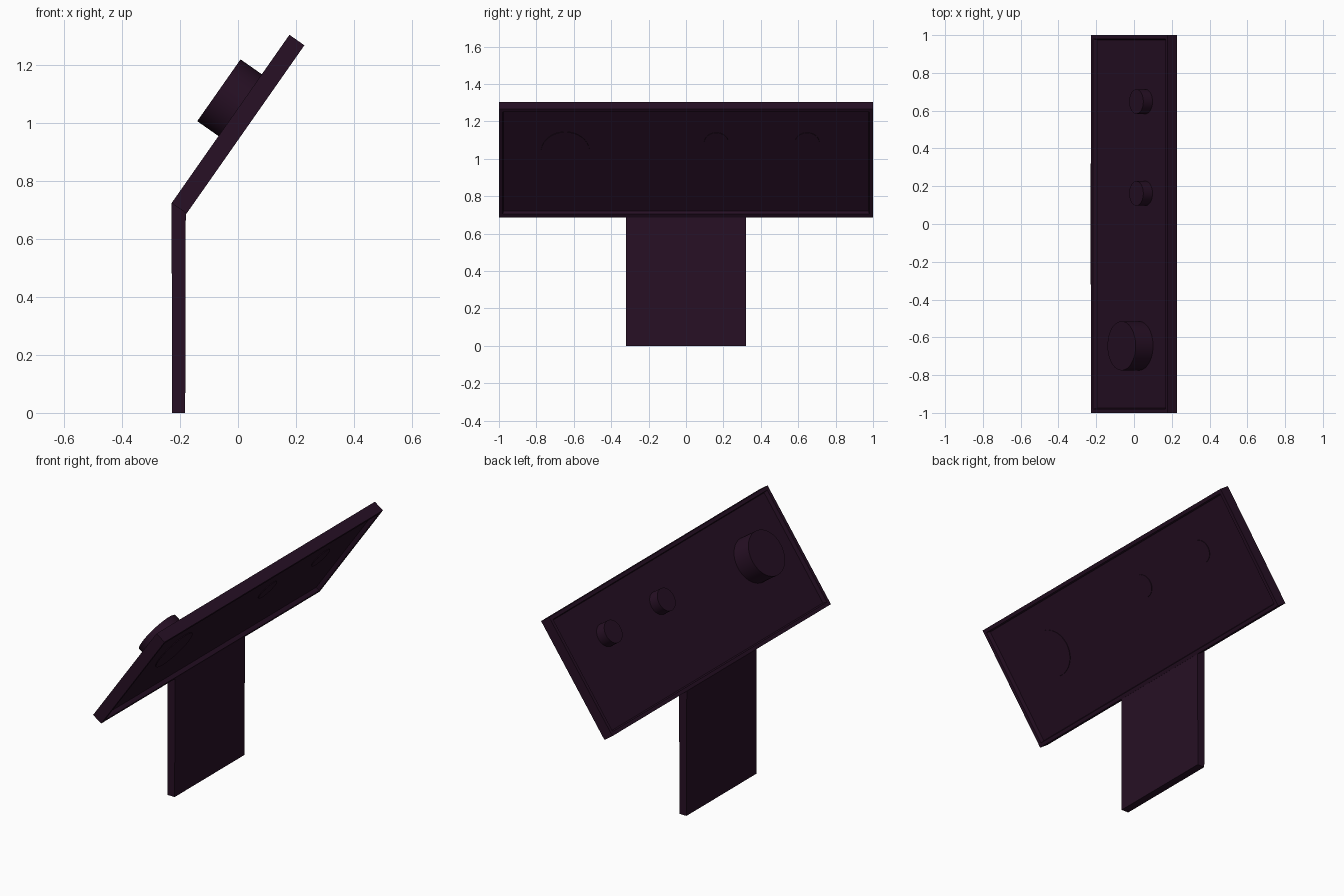
import bpy, bmesh, math
from mathutils import Matrix, Vector

if "Cube" in bpy.data.objects:
    bpy.data.objects.remove(bpy.data.objects["Cube"])

mat = bpy.data.materials.new("dark plum")
mat.diffuse_color = (0.02, 0.005, 0.018, 1)
mat.use_nodes = True
mat.node_tree.nodes["Principled BSDF"].inputs["Base Color"].default_value = mat.diffuse_color

# Tilted frame: local z runs up the board, local -x is the upper face
TILT = Matrix.Translation((0, 0, 0.995)) @ Matrix.Rotation(math.radians(35), 4, 'Y')


def finish(name, bm, smooth=False):
    bmesh.ops.recalc_face_normals(bm, faces=bm.faces)
    me = bpy.data.meshes.new(name)
    bm.to_mesh(me)
    bm.free()
    me.materials.append(mat)
    ob = bpy.data.objects.new(name, me)
    bpy.context.collection.objects.link(ob)
    if smooth:
        bpy.context.view_layer.objects.active = ob
        ob.select_set(True)
        bpy.ops.object.shade_smooth_by_angle(angle=math.radians(35))
        ob.select_set(False)
    return ob


# Board with a raised rim on both faces
bm = bmesh.new()
bmesh.ops.create_cube(bm, size=1, matrix=Matrix.Diagonal((0.063, 2, 0.708, 1)))
bm.normal_update()
for f in [f for f in bm.faces if abs(f.normal.x) > 0.9]:
    sign = f.normal.x
    bmesh.ops.inset_region(bm, faces=[f], thickness=0.028)
    # step inward: straight wall behind the rim
    bmesh.ops.inset_region(bm, faces=[f], thickness=0.008)
    bmesh.ops.translate(bm, verts=f.verts, vec=(-sign * 0.023, 0, 0))
bm.transform(TILT)
finish("display_board", bm)


# Round knobs passing through the board
def knob(name, y, up, radius, front, back=0.012):
    bm = bmesh.new()
    m = (TILT @ Matrix.Translation(((back - front) / 2, y, up))
         @ Matrix.Rotation(math.radians(90), 4, 'Y'))
    bmesh.ops.create_cone(bm, cap_ends=True, segments=48, radius1=radius,
                          radius2=radius, depth=front + back, matrix=m)
    finish(name, bm, True)


knob("large_knob", -0.645, 0.058, 0.13, 0.121)
for i, y in enumerate((0.162, 0.648)):
    knob(f"small_knob_{i + 1}", y, 0.118, 0.065, 0.068)

# Upright stand plate with a mitred top under the board
bm = bmesh.new()
profile = [(-0.227, 0), (-0.182, 0), (-0.18, 0.69), (-0.229, 0.724)]
face = bm.faces.new([bm.verts.new((x, -0.32, z)) for x, z in profile])
ext = bmesh.ops.extrude_face_region(bm, geom=[face])
bmesh.ops.translate(bm, vec=(0, 0.64, 0),
                    verts=[v for v in ext["geom"] if isinstance(v, bmesh.types.BMVert)])
finish("stand_plate", bm)
